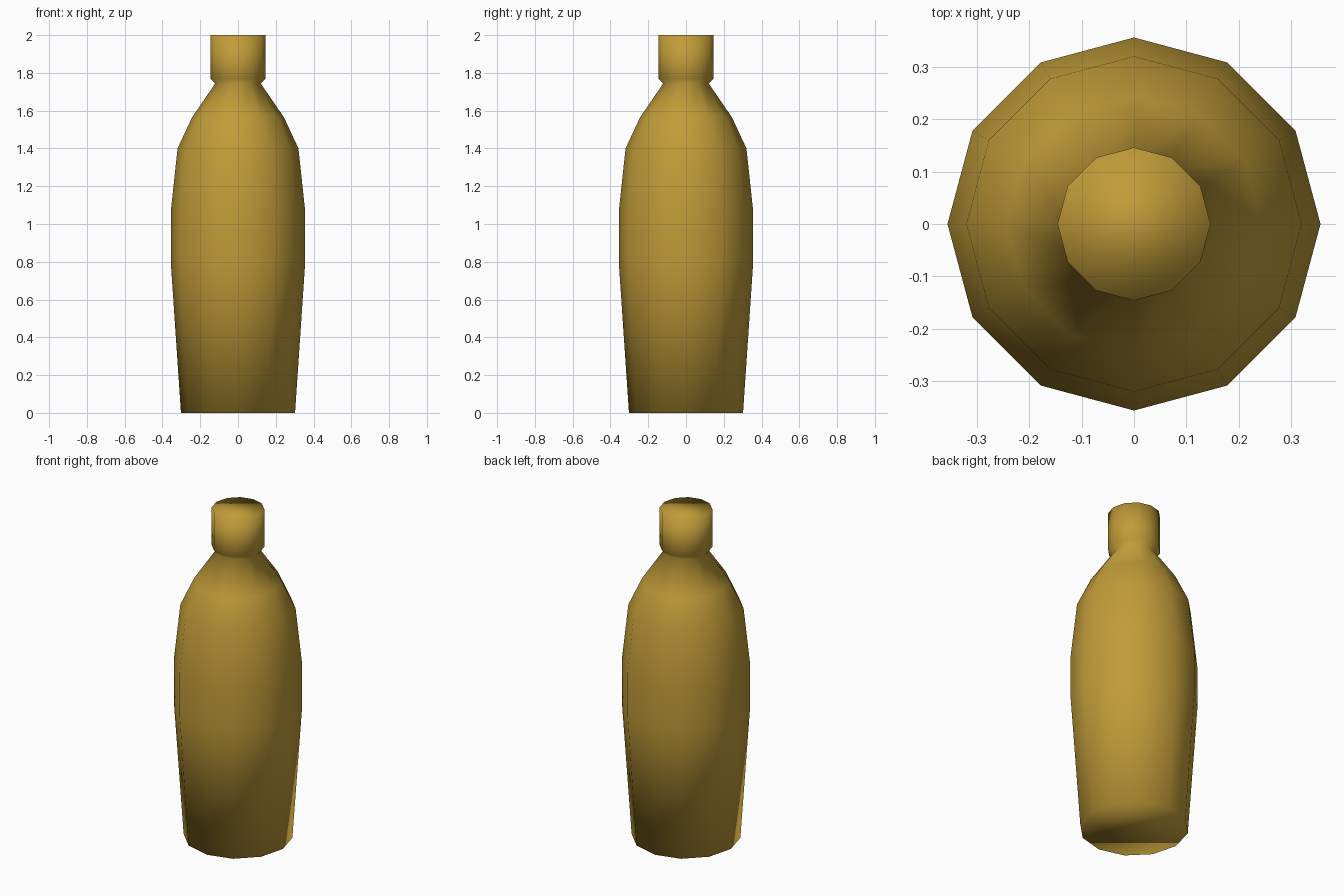
import bpy, bmesh, math

if "Cube" in bpy.data.objects:
    bpy.data.objects.remove(bpy.data.objects["Cube"])

SIDES = 12
# (radius, height) from base to the top of the stopper
PROFILE = [(0.302, 0), (0.356, 0.80), (0.356, 1.065), (0.32, 1.40), (0.243, 1.565),
           (0.121, 1.743), (0.146, 1.77), (0.146, 2.0)]


def lathe(name, profile, sides, material):
    bm = bmesh.new()
    rings = [[bm.verts.new((r * math.cos(2 * math.pi * i / sides),
                            r * math.sin(2 * math.pi * i / sides), z))
              for i in range(sides)] for r, z in profile]
    for low, high in zip(rings, rings[1:]):
        for i in range(sides):
            j = (i + 1) % sides
            bm.faces.new((low[i], low[j], high[j], high[i]))
    # Closed ends
    bm.faces.new(rings[0][::-1])
    bm.faces.new(rings[-1])
    for face in bm.faces:
        face.smooth = True
    mesh = bpy.data.meshes.new(name)
    bm.to_mesh(mesh)
    bm.free()
    mesh.materials.append(material)
    obj = bpy.data.objects.new(name, mesh)
    bpy.context.collection.objects.link(obj)
    return obj


# Amber bottle: body, shoulder, pinched neck and cap in one turned surface
amber = bpy.data.materials.new("amber")
amber.diffuse_color = (0.53, 0.33, 0.04, 1)
amber.use_nodes = True
amber.node_tree.nodes["Principled BSDF"].inputs["Base Color"].default_value = amber.diffuse_color
lathe("bottle", PROFILE, SIDES, amber)
